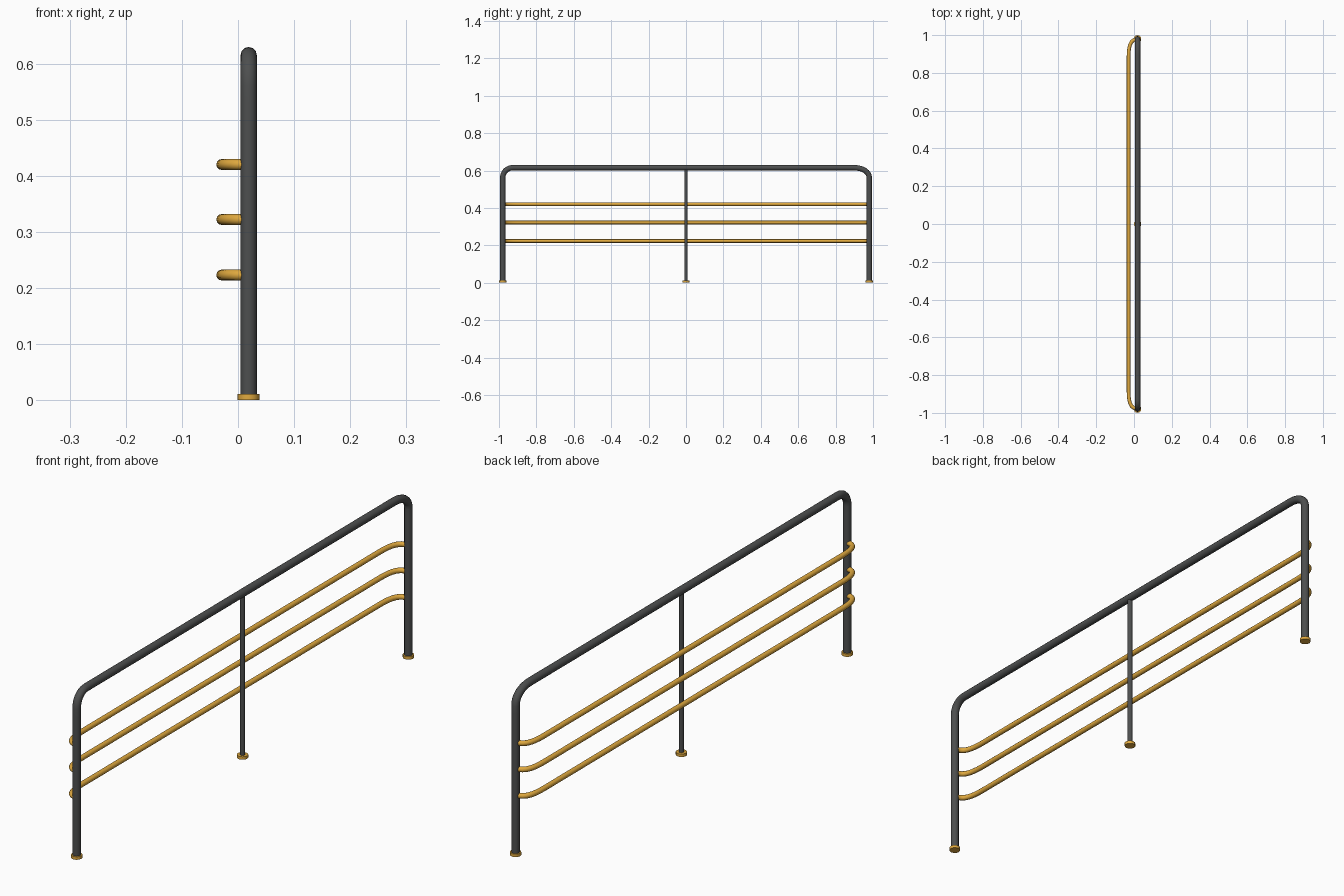
import bpy
from math import radians

if "Cube" in bpy.data.objects:
    bpy.data.objects.remove(bpy.data.objects["Cube"])

X = 0.019      # plane of the frame
Y = 0.98       # end post position
TOP = 0.615    # handrail centre line


def material(name, color):
    m = bpy.data.materials.new(name)
    m.diffuse_color = (*color, 1)
    m.use_nodes = True
    m.node_tree.nodes["Principled BSDF"].inputs["Base Color"].default_value = m.diffuse_color
    return m


dark = material("dark_metal", (0.075, 0.078, 0.078))
gold = material("gold_metal", (0.75, 0.40, 0.05))


def smooth(obj):
    bpy.ops.object.select_all(action='DESELECT')
    obj.select_set(True)
    bpy.context.view_layer.objects.active = obj
    bpy.ops.object.shade_smooth_by_angle(angle=radians(40))


def tube(name, points, radius, mat):
    """Capped tube along bezier points given as (left handle, point, right handle)."""
    cu = bpy.data.curves.new(name + "_path", 'CURVE')
    cu.dimensions = '3D'
    cu.resolution_u = 8
    cu.bevel_depth = radius
    cu.bevel_resolution = 4
    cu.use_fill_caps = True
    sp = cu.splines.new('BEZIER')
    sp.bezier_points.add(len(points) - 1)
    for bp, (left, co, right) in zip(sp.bezier_points, points):
        bp.handle_left_type = bp.handle_right_type = 'FREE'
        bp.co, bp.handle_left, bp.handle_right = co, left, right
    obj = bpy.data.objects.new(name, cu)
    bpy.context.collection.objects.link(obj)
    bpy.ops.object.select_all(action='DESELECT')
    obj.select_set(True)
    bpy.context.view_layer.objects.active = obj
    bpy.ops.object.convert(target='MESH')
    obj = bpy.context.object
    obj.data.materials.clear()
    obj.data.materials.append(mat)
    smooth(obj)
    return obj


def cylinder(name, y, z0, z1, radius, mat):
    bpy.ops.mesh.primitive_cylinder_add(vertices=12, radius=radius, depth=z1 - z0,
                                        location=(X, y, (z0 + z1) / 2))
    obj = bpy.context.object
    obj.name = name
    obj.data.materials.append(mat)
    smooth(obj)


# Main frame: two end posts and handrail in one bent tube
def frame_point(y, z, dy=0, dz=0):
    return ((X, y - dy, z - dz), (X, y, z), (X, y + dy, z + dz))


B, K = 0.055, 0.032
tube("frame_handrail", [
    frame_point(-Y, 0.004, 0, 0.1),
    frame_point(-Y, TOP - B, 0, K),
    frame_point(-Y + B, TOP, K, 0),
    frame_point(Y - B - 0.03, TOP, K + 0.02, 0),
    frame_point(Y, TOP - B, 0, -K),
    frame_point(Y, 0.004, 0, -0.1),
], 0.0145, dark)

# Centre post
cylinder("middle_post", 0, 0.004, TOP, 0.009, dark)

# Foot flanges
for label, y in (("front", -Y), ("middle", 0), ("back", Y)):
    cylinder(label + "_foot", y, 0, 0.011, 0.0195, gold)

# Three side rails that curve into the end posts
XR, YE = -0.029, 0.977
for i, z in enumerate((0.223, 0.322, 0.420)):
    tube(f"side_rail_{i + 1}", [
        ((0.03, -YE, z), (0.015, -YE, z), (-0.015, -YE, z)),
        ((XR, -0.95, z), (XR, -0.88, z), (XR, -0.8, z)),
        ((XR, 0.8, z), (XR, 0.88, z), (XR, 0.95, z)),
        ((-0.015, YE, z), (0.015, YE, z), (0.03, YE, z)),
    ], 0.0097, gold)
